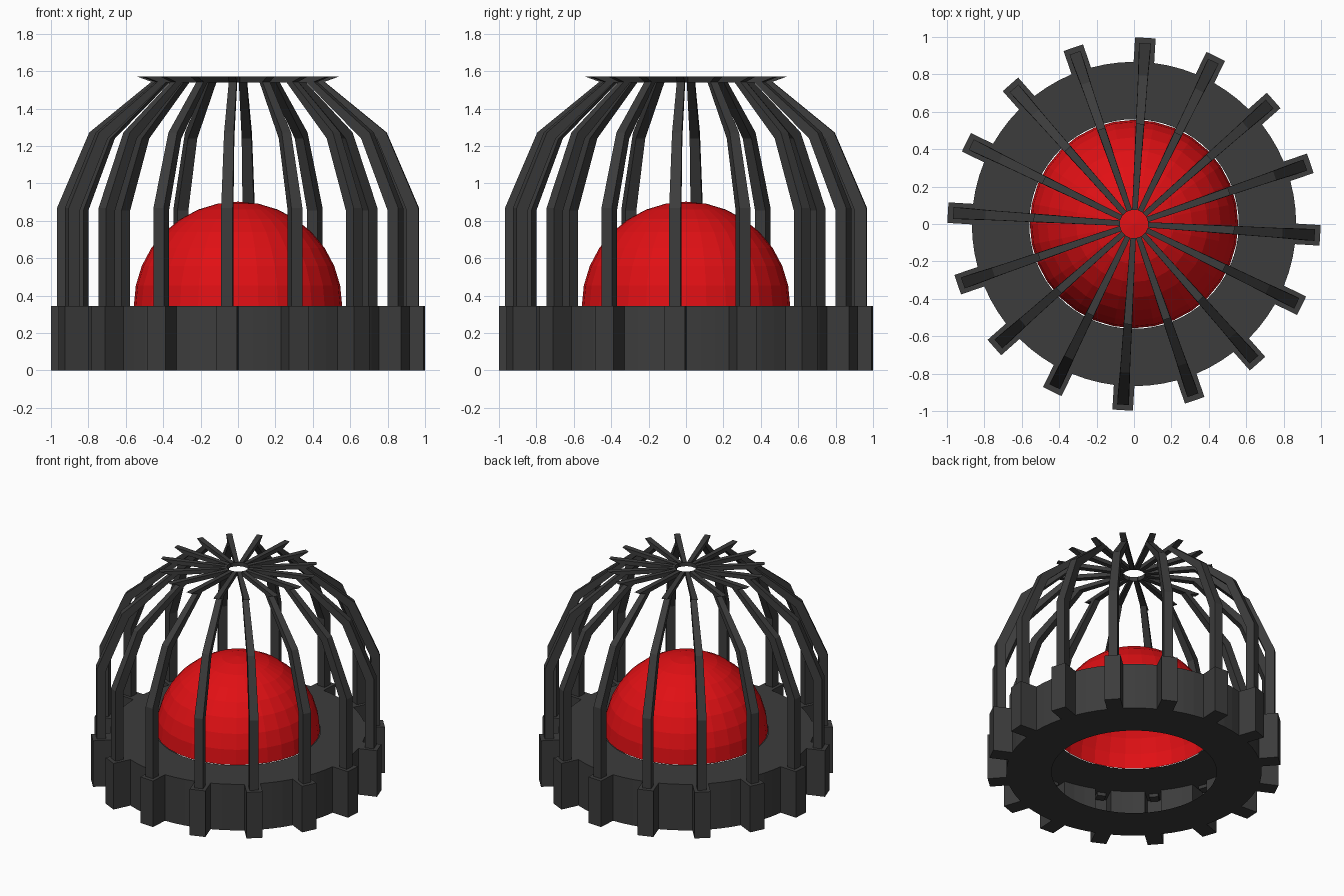
import bpy, bmesh, math
from mathutils import Matrix, Vector

if "Cube" in bpy.data.objects:
    bpy.data.objects.remove(bpy.data.objects["Cube"])

COUNT = 16
OFFSET = math.radians(-3.5)
BASE_H = 0.345


def material(name, color):
    m = bpy.data.materials.new(name)
    m.diffuse_color = color
    m.use_nodes = True
    m.node_tree.nodes["Principled BSDF"].inputs["Base Color"].default_value = m.diffuse_color
    return m


def finish(bm, name, mat):
    bmesh.ops.recalc_face_normals(bm, faces=bm.faces)
    me = bpy.data.meshes.new(name)
    bm.to_mesh(me)
    bm.free()
    me.materials.append(mat)
    ob = bpy.data.objects.new(name, me)
    bpy.context.collection.objects.link(ob)
    return ob


dark = material("dark_metal", (0.045, 0.045, 0.045, 1))
red = material("red_dome", (0.75, 0.005, 0.007, 1))

# Toothed hollow base: gear outline wall with ring-shaped top and bottom
outline = []
R, TOOTH_R, HALF = 0.867, 0.997, 0.055
root = math.asin(HALF / R)
step = 2 * math.pi / COUNT
for i in range(COUNT):
    a = OFFSET + i * step
    c, s = math.cos(a), math.sin(a)
    x_root = R * math.cos(root)
    for u, v in ((x_root, -HALF), (TOOTH_R, -HALF), (TOOTH_R, HALF), (x_root, HALF)):
        outline.append((u * c - v * s, u * s + v * c))
    for k in (1, 2):
        b = a + root + (step - 2 * root) * k / 3
        outline.append((R * math.cos(b), R * math.sin(b)))

bm = bmesh.new()
loops = []
for z, inner in ((0, True), (0, False), (BASE_H, False), (BASE_H, True)):
    loop = []
    for x, y in outline:
        f = 0.56 / math.hypot(x, y) if inner else 1
        loop.append(bm.verts.new((x * f, y * f, z)))
    loops.append(loop)
n = len(outline)
for lo, hi in zip(loops, loops[1:]):
    for i in range(n):
        j = (i + 1) % n
        bm.faces.new((lo[i], lo[j], hi[j], hi[i]))
finish(bm, "toothed_base", dark)

# Red half dome
bm = bmesh.new()
bmesh.ops.create_uvsphere(bm, u_segments=32, v_segments=16, radius=0.557)
bmesh.ops.delete(bm, geom=[v for v in bm.verts if v.co.z < -0.01], context='VERTS')
bmesh.ops.translate(bm, verts=bm.verts, vec=(0, 0, BASE_H))
finish(bm, "dome", red)


def sweep(bm, sections, rot):
    """Tapered bar through sections of (outer r, z, inner r, z, half width)."""
    rings = []
    for ro, zo, ri, zi, w in sections:
        pts = ((ro, -w, zo), (ro, w, zo), (ri, w, zi), (ri, -w, zi))
        rings.append([bm.verts.new(rot @ Vector(p)) for p in pts])
    for a, b in zip(rings, rings[1:]):
        for i in range(4):
            j = (i + 1) % 4
            bm.faces.new((a[i], a[j], b[j], b[i]))
    bm.faces.new(rings[0])
    bm.faces.new(rings[-1])


# Cage bars: bent upright plus flat top strip with an overhanging tip
upright = [(0.968, 0.32, 0.905, 0.32, 0.031),
           (0.968, 0.868, 0.905, 0.855, 0.031),
           (0.795, 1.272, 0.745, 1.24, 0.026),
           (0.46, 1.545, 0.41, 1.545, 0.021)]
strip = [(0.537, 1.57, 0.455, 1.54, 0.021),
         (0.075, 1.57, 0.075, 1.54, 0.0145)]
bm = bmesh.new()
for i in range(COUNT):
    rot = Matrix.Rotation(OFFSET + i * step, 3, 'Z')
    sweep(bm, upright, rot)
    sweep(bm, strip, rot)
finish(bm, "cage_bars", dark)
